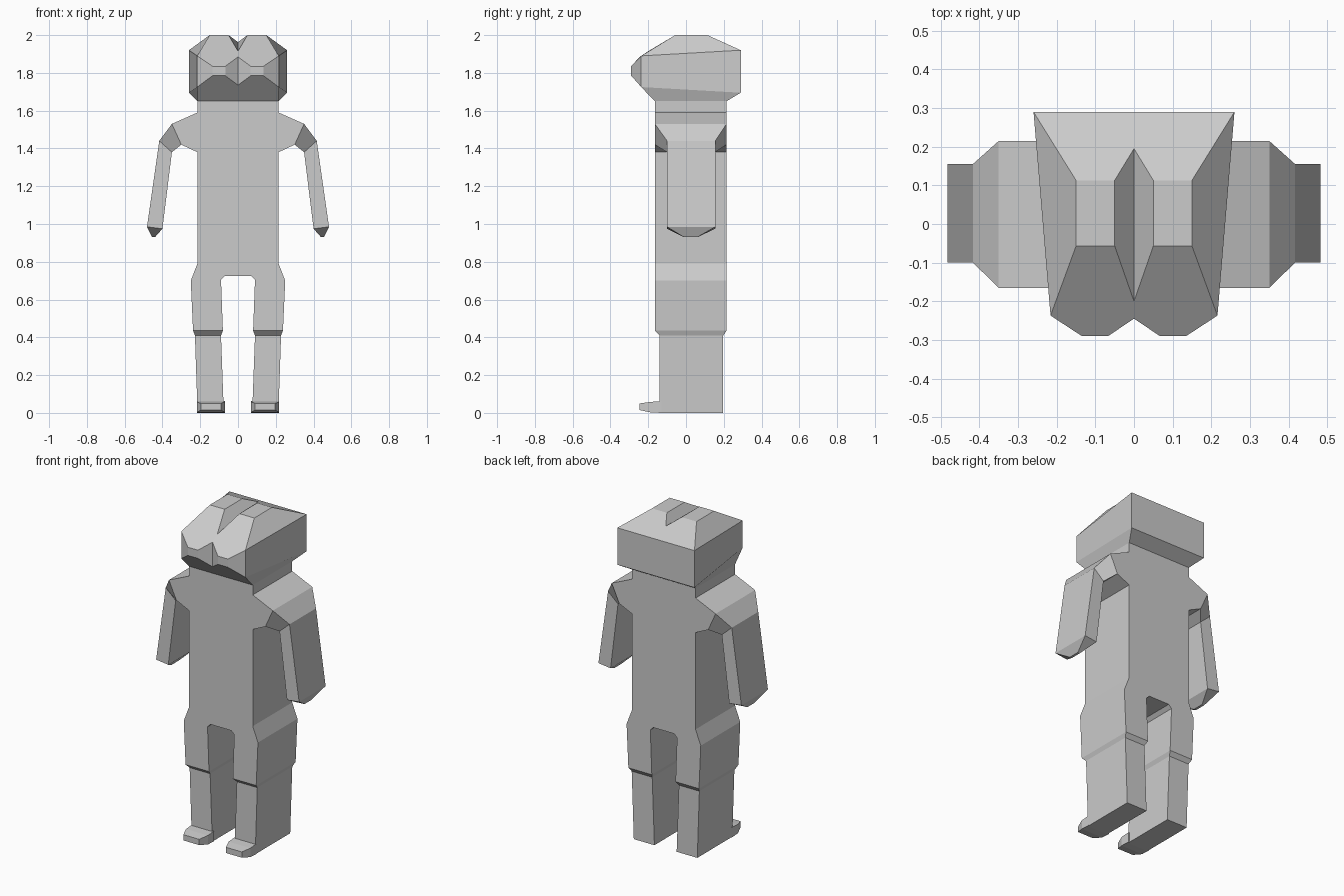
import bpy
import bmesh
from mathutils import Matrix

default_cube = bpy.data.objects.get("Cube")
if default_cube:
    bpy.data.objects.remove(default_cube, do_unlink=True)

grey = bpy.data.materials.new("plain grey")
grey.use_nodes = True
grey.diffuse_color = (0.6, 0.6, 0.6, 1)
grey.node_tree.nodes["Principled BSDF"].inputs["Base Color"].default_value = grey.diffuse_color


def finish(name, bm):
    """Turn a bmesh into a flat-shaded grey object."""
    bmesh.ops.recalc_face_normals(bm, faces=bm.faces[:])
    mesh = bpy.data.meshes.new(name)
    bm.to_mesh(mesh)
    bm.free()
    mesh.materials.append(grey)
    obj = bpy.data.objects.new(name, mesh)
    bpy.context.collection.objects.link(obj)
    return obj


def loft(name, rings):
    """Skin a closed solid through rings that have equal point counts."""
    bm = bmesh.new()
    loops = [[bm.verts.new(point) for point in ring] for ring in rings]
    for lower, upper in zip(loops, loops[1:]):
        count = len(lower)
        for i in range(count):
            j = (i + 1) % count
            bm.faces.new((lower[i], lower[j], upper[j], upper[i]))
    bm.faces.new(loops[0])
    bm.faces.new(loops[-1])
    return finish(name, bm)


def limb_ring(side, outer, inner, front, back):
    """Four-sided ring from an outer and an inner (x, z) and a depth range."""
    return [(side * x, y, z) for (x, z), y in
            ((outer, front), (outer, back), (inner, back), (inner, front))]


FRONT, BACK = -0.165, 0.215

# Torso, shoulders and thighs: one outline pushed through the depth
outline = [(0.215, 1.66), (0.215, 1.59), (0.35, 1.53), (0.3, 1.42),
           (0.215, 1.38), (0.215, 0.79), (0.25, 0.7), (0.238, 0.435),
           (0.08, 0.435), (0.09, 0.705), (0.07, 0.725)]
outline += [(-x, z) for x, z in reversed(outline)]
loft("torso", [[(x, y, z) for x, z in outline] for y in (FRONT, BACK)])

for side, label in ((1, "left"), (-1, "right")):
    # Arm: wide shoulder end, slim arm, pointed hand
    loft(label + "_arm", [
        limb_ring(side, (0.35, 1.53), (0.3, 1.42), FRONT, BACK),
        limb_ring(side, (0.417, 1.44), (0.35, 1.38), -0.1, 0.155),
        limb_ring(side, (0.482, 0.985), (0.4, 0.975), -0.1, 0.155),
        limb_ring(side, (0.455, 0.93), (0.44, 0.93), -0.01, 0.06)])

    # Lower leg: steps in just below the knee
    loft(label + "_lower_leg", [
        limb_ring(side, (0.238, 0.435), (0.08, 0.435), FRONT, BACK),
        limb_ring(side, (0.228, 0.41), (0.09, 0.41), -0.14, 0.197),
        limb_ring(side, (0.214, 0), (0.075, 0), -0.14, 0.197)])

    # Foot: short toe with chamfered corners
    toe_steps = ((-0.13, 0.07, 0.217, 0, 0.062),
                 (-0.19, 0.07, 0.217, 0.003, 0.058),
                 (-0.245, 0.09, 0.197, 0.015, 0.05))
    loft(label + "_foot", [
        [(side * x, y, z) for x, z in ((a, low), (b, low), (b, high), (a, high))]
        for y, a, b, low, high in toe_steps])

# Head: one half from named corners, then mirrored
corners = {
    "groove_back": (0, 0.195, 1.963), "groove_front": (0, -0.2, 1.915),
    "top_back_in": (0.05, 0.113, 2), "top_back_out": (0.15, 0.113, 2),
    "top_front_in": (0.05, -0.057, 2), "top_front_out": (0.15, -0.057, 2),
    "rear_top_mid": (0, 0.29, 1.92), "rear_top": (0.26, 0.29, 1.92),
    "rear_low_mid": (0, 0.29, 1.695), "rear_low": (0.26, 0.29, 1.695),
    "base_back_mid": (0, BACK, 1.65), "base_back": (0.215, BACK, 1.65),
    "base_front_mid": (0, FRONT, 1.65), "base_front": (0.215, FRONT, 1.65),
    "cheek_top": (0.216, -0.237, 1.89), "cheek_low": (0.216, -0.237, 1.725),
    "snout_top_out": (0.135, -0.29, 1.835), "snout_low_out": (0.135, -0.29, 1.785),
    "snout_top_in": (0.067, -0.29, 1.835), "snout_low_in": (0.067, -0.29, 1.785),
    "nose_top": (0, -0.245, 1.885), "nose_low": (0, -0.245, 1.735),
}
panels = [
    "top_back_in top_back_out top_front_out top_front_in",
    "groove_back top_back_in top_front_in groove_front",
    "rear_top_mid rear_top top_back_out top_back_in groove_back",
    "top_back_out rear_top cheek_top top_front_out",
    "groove_front top_front_in top_front_out cheek_top snout_top_out snout_top_in nose_top",
    "cheek_top cheek_low snout_low_out snout_top_out",
    "snout_top_out snout_low_out snout_low_in snout_top_in",
    "snout_top_in snout_low_in nose_low nose_top",
    "cheek_top rear_top rear_low cheek_low",
    "cheek_low rear_low base_back base_front",
    "rear_top_mid rear_low_mid rear_low rear_top",
    "rear_low_mid base_back_mid base_back rear_low",
    "base_back_mid base_front_mid base_front base_back",
    "base_front_mid nose_low snout_low_in snout_low_out cheek_low base_front",
]
head = bmesh.new()
points = {name: head.verts.new(co) for name, co in corners.items()}
for panel in panels:
    head.faces.new([points[name] for name in panel.split()])
bmesh.ops.mirror(head, geom=head.verts[:] + head.edges[:] + head.faces[:],
                 matrix=Matrix.Identity(4), merge_dist=0.001, axis="X")
finish("head", head)
